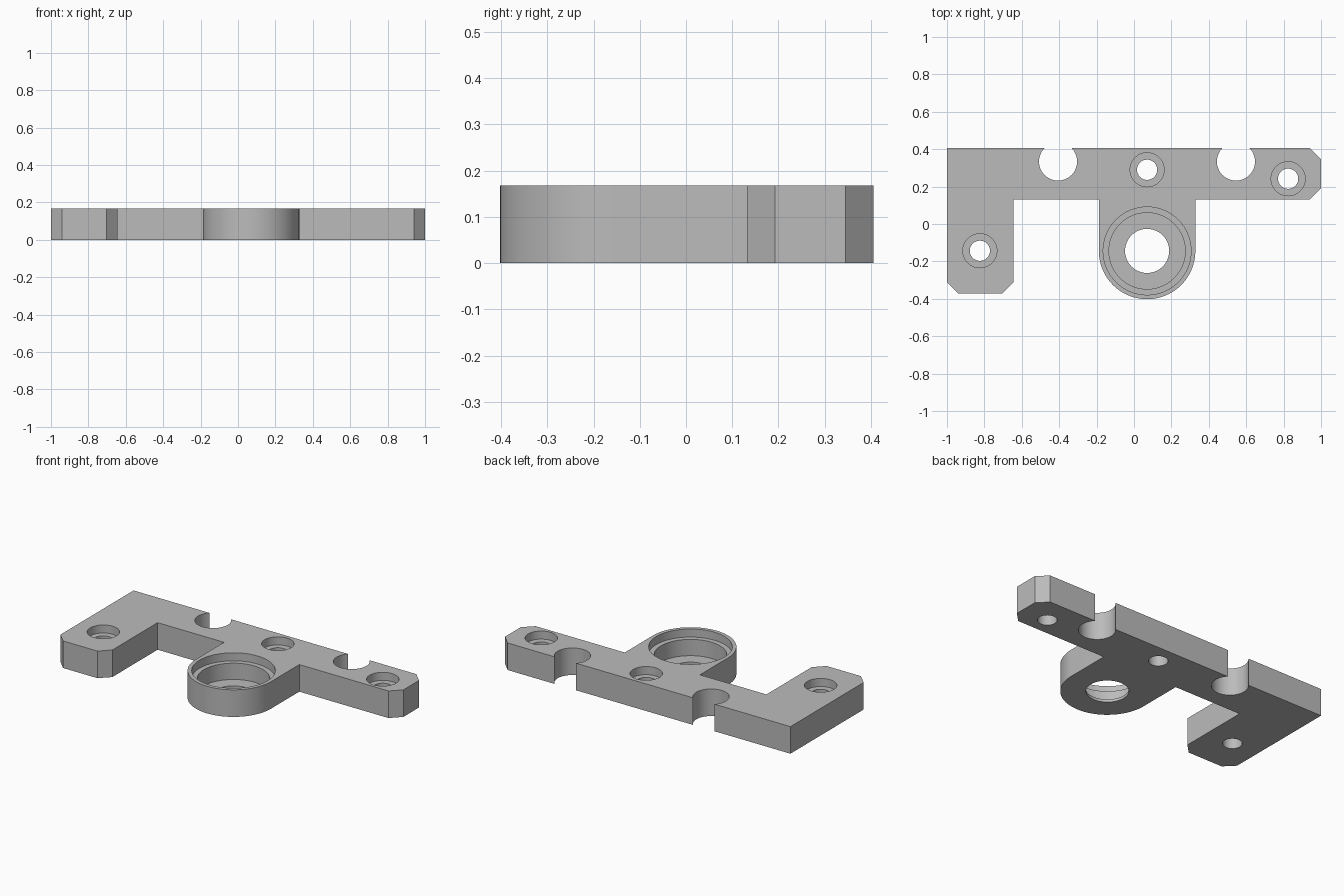
import bpy
import bmesh
from math import cos, sin, pi, asin, radians

HEIGHT = 0.168
SEGMENTS = 64

cube = bpy.data.objects.get("Cube")
if cube:
    bpy.data.objects.remove(cube, do_unlink=True)

grey = bpy.data.materials.new("light_grey")
grey.use_nodes = True
grey.diffuse_color = (0.5, 0.5, 0.5, 1)
grey.node_tree.nodes["Principled BSDF"].inputs["Base Color"].default_value = (0.5, 0.5, 0.5, 1)


def arc(cx, cy, radius, start, end, steps=40):
    """Points along an arc, angles in radians."""
    angles = [start + (end - start) * i / steps for i in range(steps + 1)]
    return [(cx + radius * cos(a), cy + radius * sin(a)) for a in angles]


def new_object(name, bm):
    bmesh.ops.recalc_face_normals(bm, faces=bm.faces)
    mesh = bpy.data.meshes.new(name)
    bm.to_mesh(mesh)
    bm.free()
    mesh.materials.append(grey)
    obj = bpy.data.objects.new(name, mesh)
    bpy.context.collection.objects.link(obj)
    return obj


def plate(name, outline, height):
    bm = bmesh.new()
    face = bm.faces.new([bm.verts.new((x, y, 0)) for x, y in outline])
    top = bmesh.ops.extrude_face_region(bm, geom=[face])["geom"]
    verts = [v for v in top if isinstance(v, bmesh.types.BMVert)]
    bmesh.ops.translate(bm, verts=verts, vec=(0, 0, height))
    return new_object(name, bm)


def stepped_cutter(name, x, y, profile):
    """Solid of revolution from (radius, z) pairs, used to cut a stepped hole."""
    bm = bmesh.new()
    rings = [[bm.verts.new((px, py, z)) for px, py in arc(x, y, r, 0, 2 * pi, SEGMENTS)[:-1]]
             for r, z in profile]
    for low, high in zip(rings, rings[1:]):
        for i in range(SEGMENTS):
            j = (i + 1) % SEGMENTS
            bm.faces.new((low[i], low[j], high[j], high[i]))
    bm.faces.new(rings[0])
    bm.faces.new(rings[-1])
    return new_object(name, bm)


# Bracket outline: foot, boss, chamfered arm and two open notches in the back edge
BACK, INNER, FOOT, CHAMFER = 0.405, 0.132, -0.372, 0.06
BOSS_X, BOSS_Y, BOSS_R = 0.07, -0.144, 0.258
NOTCH_Y, NOTCH_R = 0.334, 0.102
mouth = asin((BACK - NOTCH_Y) / NOTCH_R)


def notch(x):
    return arc(x, NOTCH_Y, NOTCH_R, mouth, -pi - mouth)


outline = [(-1, BACK), (-1, FOOT + CHAMFER), (-1 + CHAMFER, FOOT),
           (-0.644 - CHAMFER, FOOT), (-0.644, FOOT + CHAMFER),
           (-0.644, INNER), (BOSS_X - BOSS_R, INNER)]
outline += arc(BOSS_X, BOSS_Y, BOSS_R, pi, 2 * pi)
outline += [(BOSS_X + BOSS_R, INNER), (1 - CHAMFER, INNER), (1, INNER + CHAMFER),
            (1, BACK - CHAMFER), (1 - CHAMFER, BACK)]
outline += notch(0.545) + notch(-0.406)
bracket = plate("bracket", outline, HEIGHT)

# Counterbored screw holes and the stepped bearing seat
OVER = HEIGHT + 0.05
SCREW_LEDGE = HEIGHT - 0.05
screw = [(0.054, -0.05), (0.054, SCREW_LEDGE), (0.091, SCREW_LEDGE), (0.091, OVER)]
SEAT_FLOOR, SEAT_LEDGE = 0.017, HEIGHT - 0.05
seat = [(0.118, -0.05), (0.118, SEAT_FLOOR), (0.204, SEAT_FLOOR),
        (0.204, SEAT_LEDGE), (0.235, SEAT_LEDGE), (0.235, OVER)]
cutters = [stepped_cutter("screw_hole_cutter", x, y, screw)
           for x, y in ((-0.824, -0.143), (0.07, 0.29), (0.824, 0.242))]
cutters.append(stepped_cutter("bearing_seat_cutter", BOSS_X, BOSS_Y, seat))

bpy.ops.object.select_all(action="DESELECT")
bracket.select_set(True)
bpy.context.view_layer.objects.active = bracket
for cutter in cutters:
    cutter.hide_render = True
    cut = bracket.modifiers.new(cutter.name, "BOOLEAN")
    cut.operation = "DIFFERENCE"
    cut.solver = "EXACT"
    cut.object = cutter
    bpy.ops.object.modifier_apply(modifier=cut.name)
    bpy.data.objects.remove(cutter, do_unlink=True)

bpy.ops.object.shade_smooth_by_angle(angle=radians(30))
